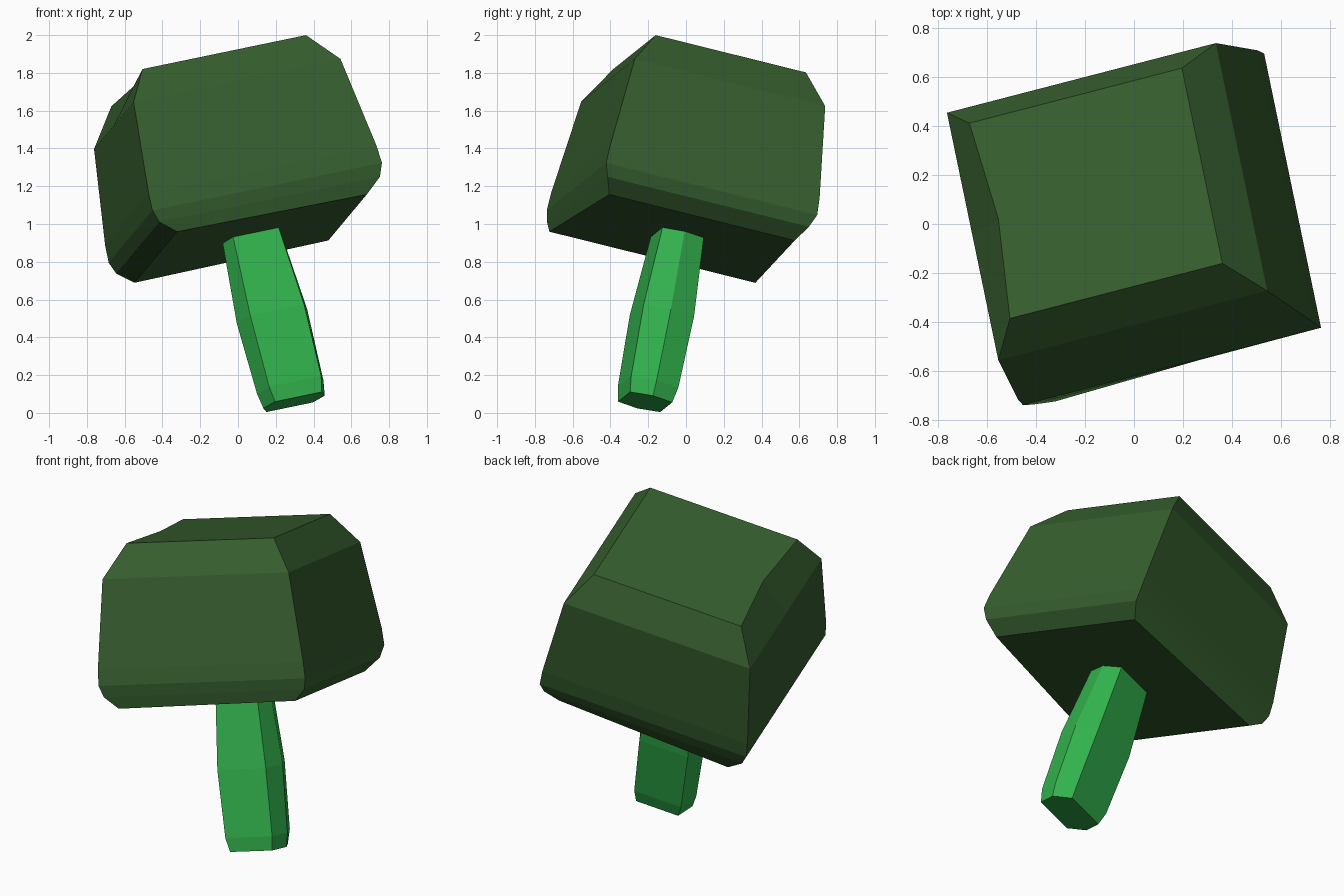
import bpy, bmesh
from mathutils import Vector, Matrix

if "Cube" in bpy.data.objects:
    bpy.data.objects.remove(bpy.data.objects["Cube"])

# Tilted local frame shared by both parts: u = width, v = depth, w = handle axis
U = Vector((0.950, 0.246, 0.197)).normalized()
V = Vector((-0.202, 0.950, -0.237))
V = (V - U * V.dot(U)).normalized()
W = U.cross(V)
FRAME = Matrix((U, V, W)).transposed()


def loft(name, rings, color):
    """Skin a stack of closed rings and cap both ends."""
    bm = bmesh.new()
    loops = [[bm.verts.new(FRAME @ (Vector(p) + Vector((0.24, -0.278, 0)))) for p in r]
             for r in rings]
    n = len(loops[0])
    for lo, hi in zip(loops, loops[1:]):
        for i in range(n):
            j = (i + 1) % n
            bm.faces.new((lo[i], lo[j], hi[j], hi[i]))
    bm.faces.new(loops[0][::-1])
    bm.faces.new(loops[-1])
    bmesh.ops.recalc_face_normals(bm, faces=bm.faces)
    me = bpy.data.meshes.new(name)
    bm.to_mesh(me)
    bm.free()
    mat = bpy.data.materials.new(name + "_color")
    mat.diffuse_color = color
    mat.use_nodes = True
    mat.node_tree.nodes["Principled BSDF"].inputs["Base Color"].default_value = mat.diffuse_color
    me.materials.append(mat)
    ob = bpy.data.objects.new(name, me)
    bpy.context.collection.objects.link(ob)
    return ob


def block_ring(w, u, v_left, v_right, dent=0.0):
    """Four corners plus a midpoint on the left side."""
    return [(-u, -v_left, w), (u, -v_right, w), (u, v_right, w),
            (-u, v_left, w), (-u + dent, 0, w)]


def hex_ring(w, tip, u, v):
    return [(-tip, 0, w), (-u, -v, w), (u, -v, w),
            (tip, 0, w), (u, v, w), (-u, v, w)]


# Head: chamfered block, tapering towards the top
loft("hammer_head", [
    block_ring(0.858, 0.535, 0.573, 0.516),
    block_ring(0.928, 0.617, 0.579, 0.560),
    block_ring(0.995, 0.640, 0.587, 0.587),
    block_ring(1.090, 0.636, 0.583, 0.583),
    block_ring(1.600, 0.577, 0.530, 0.530),
    block_ring(1.785, 0.456, 0.418, 0.418, 0.037),
], (0.037, 0.112, 0.028, 1))

# Handle: six-sided grip, swelling in the middle
loft("handle", [
    hex_ring(-0.058, 0.171, 0.130, 0.117),
    hex_ring(0.025, 0.185, 0.145, 0.131),
    hex_ring(0.420, 0.196, 0.150, 0.140),
    hex_ring(0.900, 0.158, 0.125, 0.112),
], (0.032, 0.45, 0.075, 1))
